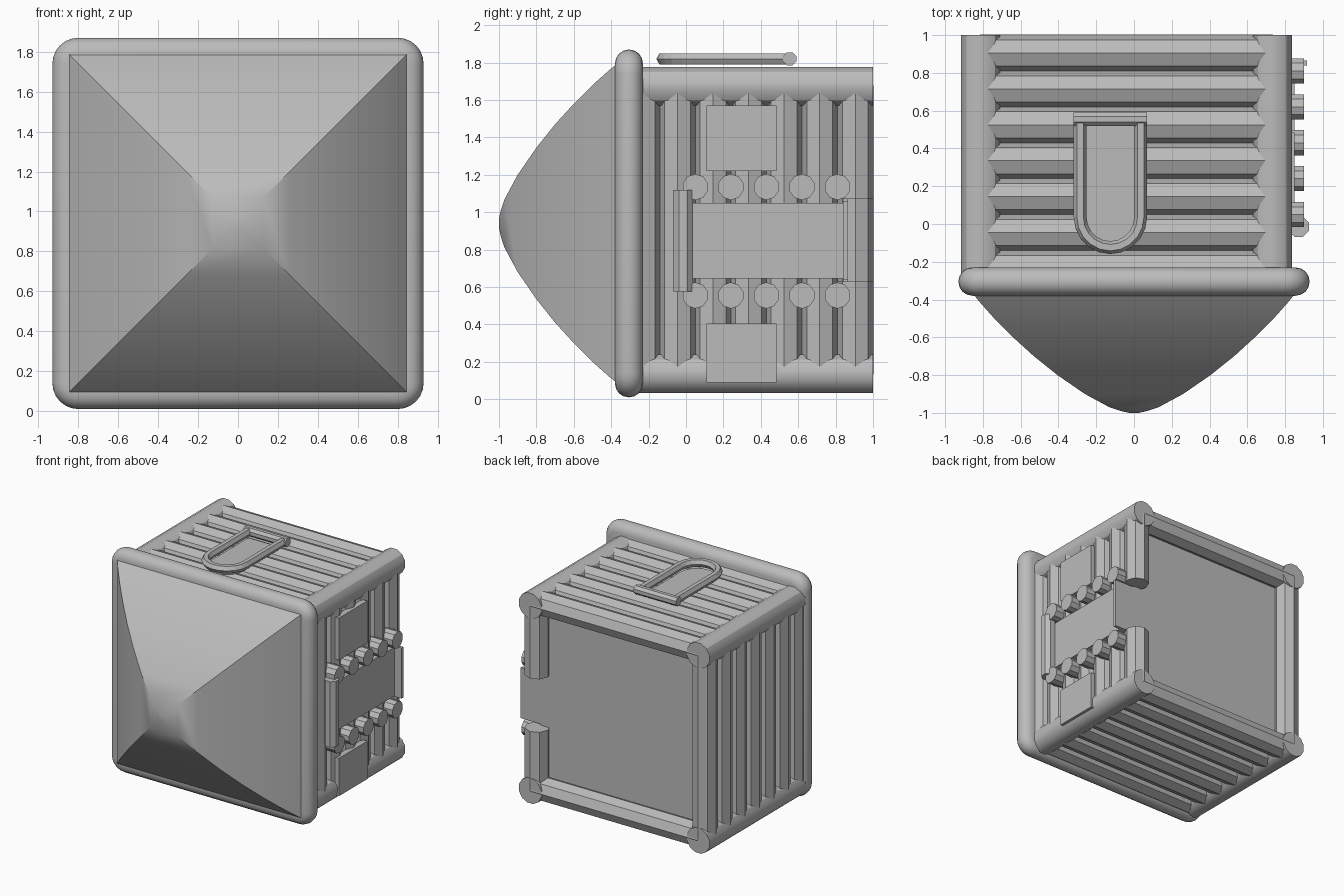
import bpy, bmesh, math
from mathutils import Vector

cube = bpy.data.objects.get("Cube")
if cube:
    bpy.data.objects.remove(cube, do_unlink=True)

grey = bpy.data.materials.new("plain_grey")
grey.use_nodes = True
grey.diffuse_color = (0.5, 0.5, 0.5, 1)
grey.node_tree.nodes["Principled BSDF"].inputs["Base Color"].default_value = (0.5, 0.5, 0.5, 1)


def finish(name, bm, smooth=None):
    bmesh.ops.recalc_face_normals(bm, faces=bm.faces)
    mesh = bpy.data.meshes.new(name)
    bm.to_mesh(mesh)
    bm.free()
    mesh.materials.append(grey)
    ob = bpy.data.objects.new(name, mesh)
    bpy.context.collection.objects.link(ob)
    if smooth:
        bpy.ops.object.select_all(action='DESELECT')
        ob.select_set(True)
        bpy.context.view_layer.objects.active = ob
        bpy.ops.object.shade_smooth_by_angle(angle=math.radians(smooth))
    return ob


def loft(bm, rings, closed=False):
    """Skin equal-sized rings of points, capping the ends of an open loft."""
    loops = [[bm.verts.new(p) for p in ring] for ring in rings]
    n = len(loops[0])
    pairs = list(zip(loops, loops[1:] + loops[:1]))
    for a, b in pairs if closed else pairs[:-1]:
        for i in range(n):
            j = (i + 1) % n
            bm.faces.new((a[i], a[j], b[j], b[i]))
    if not closed:
        bm.faces.new(loops[0])
        bm.faces.new(loops[-1])


def prism(name, start, end, radius, sides, turn=0.0, smooth=None):
    """Regular prism between two points along one axis."""
    start, end = Vector(start), Vector(end)
    axis = (end - start).normalized()
    u = Vector((0, 0, 1)) if abs(axis.z) < 0.5 else Vector((1, 0, 0))
    v = axis.cross(u)
    angles = [turn + math.tau * i / sides for i in range(sides)]
    bm = bmesh.new()
    loft(bm, [[p + radius * (u * math.cos(a) + v * math.sin(a)) for a in angles]
              for p in (start, end)])
    return finish(name, bm, smooth)


def box(name, lo, hi):
    bm = bmesh.new()
    bmesh.ops.create_cube(bm, size=1)
    for v in bm.verts:
        v.co = [(a + b) / 2 + c * (b - a) for a, b, c in zip(lo, hi, v.co)]
    return finish(name, bm)


LEFT, RIGHT, LOW, HIGH = 0.733, -0.812, 0.136, 1.674
MID = 0.94

# Round corner posts running front to back
for x in (LEFT, RIGHT):
    for z in (LOW, HIGH):
        prism("corner_post", (x, -0.28, z), (x, 1, z), 0.107, 12, math.pi / 12, 30)

# Octagonal ribs wrapped around the four walls
for k in range(7):
    y = 0.905 - 0.19 * k
    for z in (LOW, HIGH):
        prism("wall_rib", (RIGHT, y, z), (LEFT, y, z), 0.098, 8)
    prism("wall_rib", (RIGHT, y, LOW), (RIGHT, y, HIGH), 0.098, 8)
    if k == 0:
        # The rearmost left rib is broken by the latch opening
        prism("wall_rib", (LEFT, y, LOW), (LEFT, y, 0.63), 0.098, 8)
        prism("wall_rib", (LEFT, y, 1.07), (LEFT, y, HIGH), 0.098, 8)
    else:
        prism("wall_rib", (LEFT, y, LOW), (LEFT, y, HIGH), 0.098, 8)

# Back door with its side tab
box("back_door", (RIGHT, 0.84, LOW), (LEFT, 0.865, HIGH))
box("door_tab", (LEFT - 0.1, 0.84, 0.64), (0.915, 0.865, 1.06))

# Left side: centre plate, small plates, hinge bar and studs
box("centre_plate", (0.7, 0.0, 0.645), (0.85, 0.85, 1.05))
for z0, z1 in ((0.09, 0.405), (1.22, 1.57)):
    box("small_plate", (0.8, 0.11, z0), (0.85, 0.485, z1))
prism("hinge_bar", (0.872, -0.015, 0.575), (0.872, -0.015, 1.12), 0.058, 8, math.pi / 8)
for k in range(5):
    for z in (0.555, 1.135):
        y = 0.05 + 0.19 * k
        prism("stud", (0.74, y, z), (0.9, y, z), 0.07, 10)


# Front frame: a rounded square slab with a half-round edge
def rounded_square(half, corner, y, steps=6):
    points = []
    for q in range(4):
        turn = q * math.pi / 2
        cx = math.copysign(half - corner, math.cos(turn + math.pi / 4))
        cz = math.copysign(half - corner, math.sin(turn + math.pi / 4))
        for i in range(steps + 1):
            a = turn + math.pi / 2 * i / steps
            points.append((cx + corner * math.cos(a), y, MID + cz + corner * math.sin(a)))
    return points


bm = bmesh.new()
rings = []
for i in range(9):
    a = math.pi * i / 8
    inset = 0.075 * (1 - math.sin(a))
    rings.append(rounded_square(0.93 - inset, 0.13 - inset, -0.305 - 0.075 * math.cos(a)))
loft(bm, rings)
finish("front_frame", bm, 35)

# Bulging four-sided nose
profile = [(0.86, -0.36), (0.82, -0.41), (0.74, -0.5), (0.64, -0.6), (0.53, -0.7),
           (0.405, -0.8), (0.26, -0.9), (0.13, -0.97), (0.07, -0.99), (0.025, -1.0)]
bm = bmesh.new()
loft(bm, [[(sx * h, y, MID + sz * h) for sx, sz in ((1, 1), (-1, 1), (-1, -1), (1, -1))]
          for h, y in profile])
finish("nose", bm, 35)

# Carrying handle lying on the roof: a hexagonal tube bent into a U
HX, HY, HZ, BEND, TUBE = -0.125, 0.035, 1.82, 0.16, 0.034
path = [((HX + BEND, 0.56), 0.0)]
path += [((HX + BEND * math.cos(a), HY - BEND * math.sin(a)), a)
         for a in (math.pi * i / 10 for i in range(11))]
path += [((HX - BEND, 0.56), math.pi)]
bm = bmesh.new()
rings = []
for (x, y), a in path:
    out = Vector((math.cos(a), -math.sin(a), 0))
    rings.append([Vector((x, y, HZ)) + TUBE * (out * math.cos(t) + Vector((0, 0, math.sin(t))))
                  for t in (math.tau * i / 6 for i in range(6))])
loft(bm, rings)
finish("handle_loop", bm)
prism("handle_bar", (HX - 0.195, 0.555, HZ), (HX + 0.195, 0.555, HZ), 0.038, 8, math.pi / 8)

# Flat plate inside the handle
bm = bmesh.new()
arc = [(HX + 0.15 * math.cos(a), HY - 0.15 * math.sin(a))
       for a in (math.pi * i / 10 for i in range(11))]
outline = [(HX + 0.15, 0.53)] + arc + [(HX - 0.15, 0.53)]
loft(bm, [[(x, y, z) for x, y in outline] for z in (1.768, 1.777)])
finish("handle_plate", bm)
